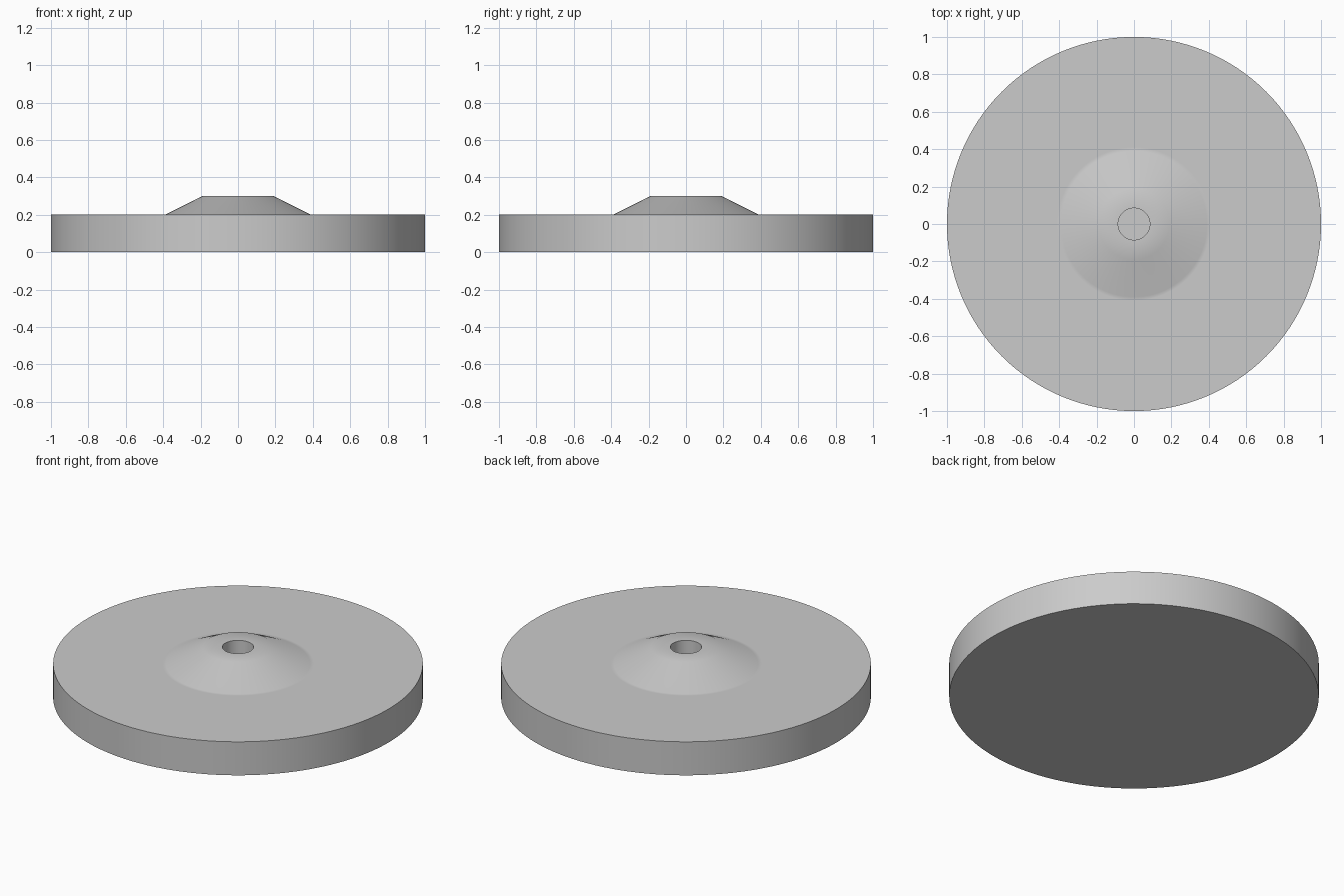
import bpy
import bmesh
import math

cube = bpy.data.objects.get("Cube")
if cube:
    bpy.data.objects.remove(cube, do_unlink=True)

SIDES = 128

# Plain grey material
grey = bpy.data.materials.new("plain_grey")
grey.use_nodes = True
colour = (0.6, 0.6, 0.6, 1)
grey.diffuse_color = colour
grey.node_tree.nodes["Principled BSDF"].inputs["Base Color"].default_value = colour

# Half section as (radius, height): underside, rim, plate, hub slope, hub top, blind hole
profile = [(0, 0), (1, 0), (1, 0.2), (0.41, 0.2), (0.39, 0.2),
           (0.19, 0.3), (0.085, 0.3), (0.085, 0.2), (0, 0.2)]

# Turn the section around the vertical axis
bm = bmesh.new()
points = [bm.verts.new((r, 0, z)) for r, z in profile]
edges = [bm.edges.new(pair) for pair in zip(points, points[1:])]
bmesh.ops.spin(bm, geom=points + edges, cent=(0, 0, 0), axis=(0, 0, 1),
               angle=math.tau, steps=SIDES, use_duplicate=False)
bmesh.ops.remove_doubles(bm, verts=bm.verts[:], dist=0.0001)
bmesh.ops.recalc_face_normals(bm, faces=bm.faces[:])

mesh = bpy.data.meshes.new("hubbed_disc")
bm.to_mesh(mesh)
bm.free()
mesh.materials.append(grey)
disc = bpy.data.objects.new("hubbed_disc", mesh)
bpy.context.collection.objects.link(disc)

# Smooth the round surfaces and the hub blend, keep the rim and hole crisp
bpy.ops.object.select_all(action="DESELECT")
disc.select_set(True)
bpy.context.view_layer.objects.active = disc
bpy.ops.object.shade_smooth_by_angle(angle=math.radians(40))
